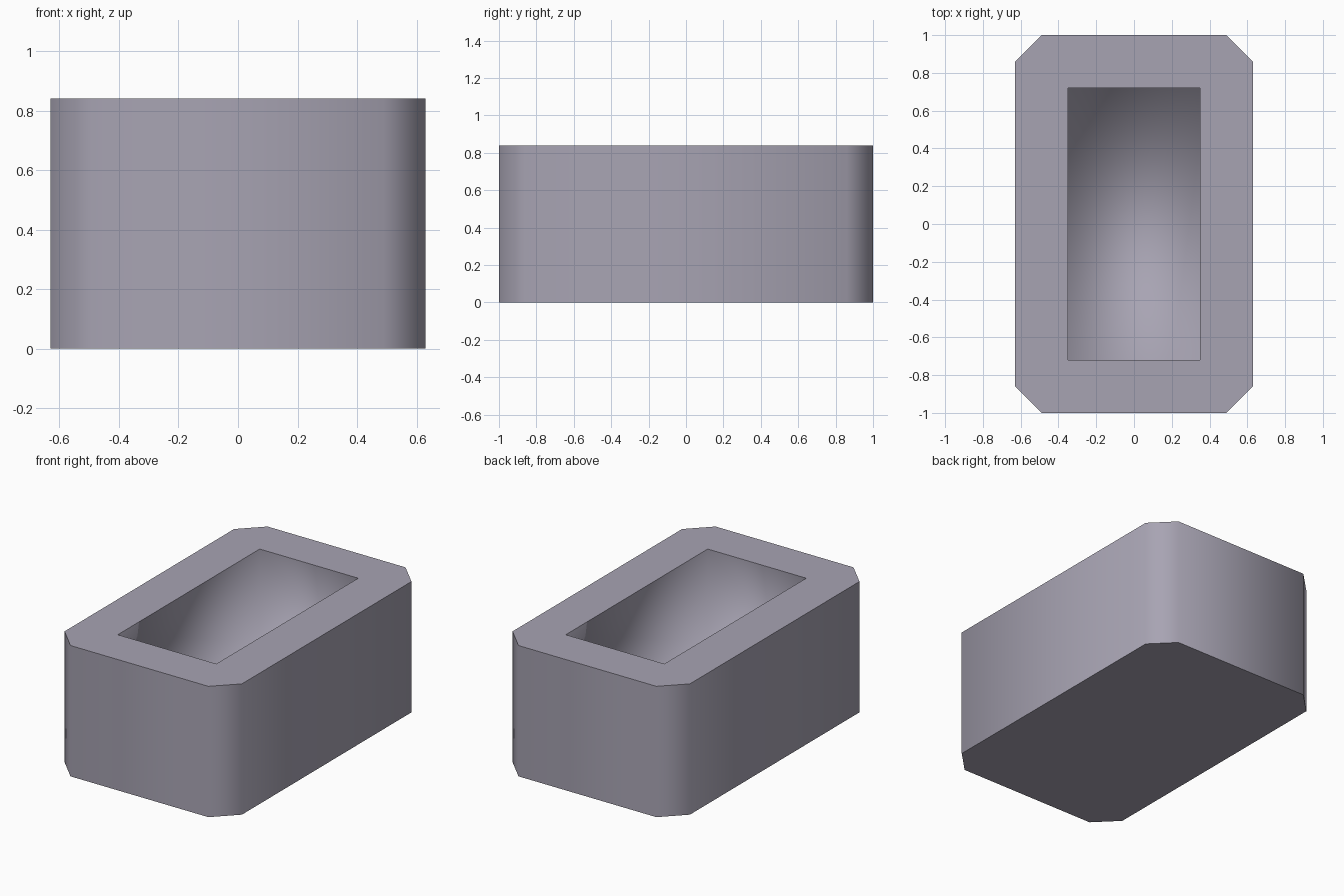
import bpy
import bmesh

cube = bpy.data.objects.get("Cube")
if cube:
    bpy.data.objects.remove(cube, do_unlink=True)

HALF_X, HALF_Y, HEIGHT = 0.63, 1.0, 0.84
CHAMFER = 0.14
HOLE_X, HOLE_Y, FLOOR = 0.35, 0.72, 0.25

grey = bpy.data.materials.new("warm grey")
grey.use_nodes = True
colour = (0.39, 0.37, 0.45, 1)
grey.diffuse_color = colour
grey.node_tree.nodes["Principled BSDF"].inputs["Base Color"].default_value = colour

# Plan outlines, both anticlockwise
outline = []
for sx, sy in ((1, 1), (-1, 1), (-1, -1), (1, -1)):
    pair = [(sx * HALF_X, sy * (HALF_Y - CHAMFER)), (sx * (HALF_X - CHAMFER), sy * HALF_Y)]
    outline += pair if sx * sy > 0 else pair[::-1]
opening = [(HOLE_X, HOLE_Y), (-HOLE_X, HOLE_Y), (-HOLE_X, -HOLE_Y), (HOLE_X, -HOLE_Y)]

bm = bmesh.new()


def ring(points, z):
    return [bm.verts.new((x, y, z)) for x, y in points]


def pairs(loop):
    return list(zip(loop, loop[1:] + loop[:1]))


def walls(low, high):
    for (a, b), (c, d) in zip(pairs(low), pairs(high)):
        bm.faces.new((a, b, d, c))


# Chamfered outer shell with a flat base
base, top = ring(outline, 0), ring(outline, HEIGHT)
walls(base, top)
bm.faces.new(base)

# Rectangular recess
floor, rim = ring(opening, FLOOR), ring(opening, HEIGHT)
walls(floor, rim)
bm.faces.new(floor)

# Flat top border around the recess
border = [bm.edges.get(p) for loop in (top, rim) for p in pairs(loop)]
bmesh.ops.triangle_fill(bm, edges=border, use_beauty=True)
bmesh.ops.recalc_face_normals(bm, faces=bm.faces[:])

# Smooth walls, with crisp edges at the base, top and rim
for face in bm.faces:
    face.smooth = True
for loop in (base, top, rim):
    for p in pairs(loop):
        bm.edges.get(p).smooth = False

mesh = bpy.data.meshes.new("hollow_block")
bm.to_mesh(mesh)
bm.free()
mesh.materials.append(grey)
block = bpy.data.objects.new("hollow_block", mesh)
bpy.context.collection.objects.link(block)
